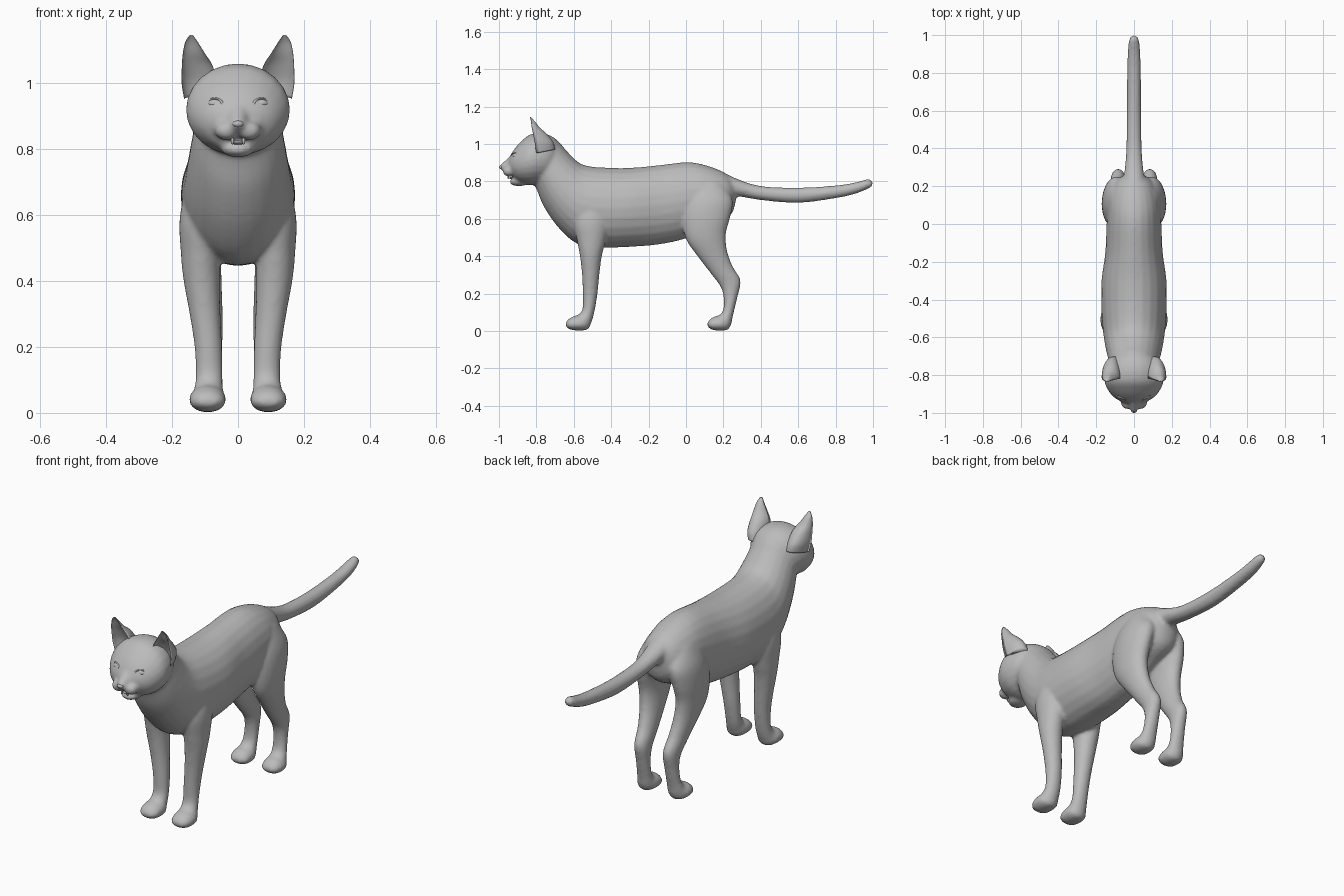
import bpy, bmesh, math
from mathutils import Vector

grey = bpy.data.materials.new("fur_grey")
grey.diffuse_color = (0.5, 0.5, 0.5, 1)


def finish(name, bm):
    bmesh.ops.recalc_face_normals(bm, faces=bm.faces)
    for f in bm.faces:
        f.smooth = True
    me = bpy.data.meshes.new(name)
    bm.to_mesh(me)
    bm.free()
    me.materials.append(grey)
    ob = bpy.data.objects.new(name, me)
    bpy.context.collection.objects.link(ob)
    return ob


def spline(rows, steps):
    """Catmull-Rom interpolation through the rows."""
    out = []
    for i in range(len(rows) - 1):
        p0, p1, p2, p3 = (rows[min(max(i + k, 0), len(rows) - 1)] for k in (-1, 0, 1, 2))
        for s in range(steps):
            t = s / steps
            out.append([0.5 * (2 * b + (c - a) * t + (2 * a - 5 * b + 4 * c - d) * t * t
                               + (3 * b - a - 3 * c + d) * t ** 3)
                        for a, b, c, d in zip(p0, p1, p2, p3)])
    return out + [list(rows[-1])]


def loft(name, rows, side=1, cup=False, steps=4, n=24):
    """Skin of oval rings; row = first edge y,z / opposite edge y,z / centre x / half width."""
    bm = bmesh.new()
    rings = []
    for ya, za, yb, zb, cx, rx in spline(rows, steps):
        ring = []
        for k in range(n):
            a = 2 * math.pi * k / n
            s = math.sin(a)
            t = (1 + s) / 2
            if cup:  # hollow crescent section
                t = s if s > 0 else -0.45 * s
            ring.append(bm.verts.new((side * (cx + rx * math.cos(a)),
                                      ya + (yb - ya) * t, za + (zb - za) * t)))
        rings.append(ring)
    for r, q in zip(rings, rings[1:]):
        for k in range(n):
            j = (k + 1) % n
            bm.faces.new((r[k], r[j], q[j], q[k]))
    for r in (rings[0], rings[-1]):
        bm.faces.new(r)
    return finish(name, bm)


def ball(name, loc, size):
    bm = bmesh.new()
    bmesh.ops.create_uvsphere(bm, u_segments=20, v_segments=12, radius=1)
    for v in bm.verts:
        v.co = Vector(c * s for c, s in zip(v.co, size)) + Vector(loc)
    return finish(name, bm)


# Torso and neck, rump to throat
torso = loft("torso", [
    (.265, .80, .27, .72, 0, .035), (.20, .85, .24, .62, 0, .10),
    (.10, .888, .13, .56, 0, .135), (0, .902, 0, .495, 0, .145),
    (-.15, .886, -.15, .462, 0, .152), (-.30, .872, -.30, .45, 0, .172),
    (-.45, .874, -.46, .445, 0, .172), (-.54, .886, -.58, .465, 0, .165),
    (-.585, .91, -.68, .55, 0, .155), (-.64, .965, -.76, .665, 0, .14),
    (-.69, 1.02, -.80, .76, 0, .125), (-.74, 1.02, -.83, .82, 0, .10)])

# Skull, back to face
head = loft("head", [
    (-.66, .98, -.72, .80, 0, .08), (-.70, 1.03, -.75, .79, 0, .13),
    (-.76, 1.056, -.79, .785, 0, .152), (-.83, 1.052, -.83, .78, 0, .157),
    (-.88, 1.015, -.865, .785, 0, .142), (-.92, .97, -.905, .80, 0, .112),
    (-.945, .925, -.93, .835, 0, .072), (-.955, .90, -.945, .85, 0, .03)])

# Nose bridge, muzzle pads and chin
muzzle = [
    loft("nose_bridge", [(-.90, .975, -.90, .86, 0, .03), (-.945, .932, -.94, .85, 0, .032),
                         (-.98, .90, -.965, .85, 0, .026), (-.998, .885, -.99, .86, 0, .014)]),
    ball("chin", (0, -.893, .798), (.05, .052, .024))]

tail = loft("tail", [
    (.18, .86, .22, .70, 0, .07), (.27, .815, .27, .72, 0, .052),
    (.40, .775, .40, .70, 0, .041), (.60, .766, .60, .685, 0, .038),
    (.80, .778, .80, .71, 0, .036), (.90, .793, .91, .735, 0, .034),
    (.97, .812, .98, .764, 0, .026), (.99, .806, .995, .775, 0, .016),
    (1.0, .795, 1.0, .788, 0, .004)])

front_leg = [
    (-.55, .75, -.44, .75, .09, .05), (-.60, .60, -.41, .60, .11, .066),
    (-.582, .48, -.43, .48, .113, .06), (-.567, .40, -.45, .40, .11, .055),
    (-.556, .30, -.463, .30, .10, .047), (-.552, .20, -.473, .20, .09, .042),
    (-.553, .12, -.49, .10, .087, .041), (-.575, .087, -.508, .04, .09, .046),
    (-.60, .08, -.53, .006, .092, .056), (-.63, .062, -.605, .004, .092, .05),
    (-.645, .04, -.64, .02, .092, .025)]
hind_leg = [
    (.03, .80, .20, .79, .07, .05), (-.01, .70, .25, .70, .09, .07),
    (-.02, .60, .237, .61, .105, .066), (0, .49, .214, .52, .108, .058),
    (.065, .395, .22, .43, .10, .05), (.13, .31, .25, .345, .09, .043),
    (.185, .235, .292, .27, .084, .038), (.202, .17, .275, .18, .084, .036),
    (.198, .11, .252, .085, .087, .039), (.175, .084, .24, .03, .09, .046),
    (.15, .077, .215, .004, .092, .055), (.125, .06, .15, .004, .092, .049),
    (.113, .04, .118, .02, .092, .025)]
ear = [
    (-.80, .95, -.70, .97, .108, .055), (-.808, 1.0, -.71, 1.01, .118, .053),
    (-.817, 1.05, -.745, 1.055, .123, .047), (-.825, 1.09, -.78, 1.085, .134, .033),
    (-.83, 1.125, -.808, 1.12, .141, .018), (-.836, 1.145, -.83, 1.143, .141, .004)]

skin = [torso, head, tail] + muzzle
for side, label in ((1, "left"), (-1, "right")):
    skin.append(loft(label + "_front_leg", front_leg, side))
    skin.append(loft(label + "_hind_leg", hind_leg, side))
    skin.append(ball(label + "_muzzle_pad", (side * .034, -.945, .855), (.037, .036, .03)))
    loft(label + "_ear", ear, side, cup=True)
    ball(label + "_tooth", (side * .017, -.95, .825), (.005, .005, .012))
    # Eye with an almond lid around it
    ball(label + "_eye", (side * .068, -.908, .937), (.024, .018, .014))
    bpy.ops.mesh.primitive_torus_add(location=(side * .068, -.918, .937), major_radius=.024,
                                     minor_radius=.005, major_segments=24, minor_segments=8,
                                     rotation=(math.pi / 2, -side * .15, side * .5))
    lid = bpy.context.object
    lid.name = label + "_eyelid"
    lid.scale = (1, .62, 1)
    lid.data.materials.append(grey)
    bpy.ops.object.shade_smooth()

ball("nose", (0, -.985, .875), (.017, .015, .011))
ball("tongue", (0, -.915, .818), (.022, .032, .007))

# Blend torso, head, legs and tail into one continuous body
bpy.ops.object.select_all(action='DESELECT')
for ob in skin:
    ob.select_set(True)
bpy.context.view_layer.objects.active = torso
bpy.ops.object.join()
torso.name = "body"
rm = torso.modifiers.new("blend", 'REMESH')
rm.mode = 'VOXEL'
rm.voxel_size = .009
rm.use_smooth_shade = True
sm = torso.modifiers.new("soften", 'SMOOTH')
sm.factor = .5
sm.iterations = 6
